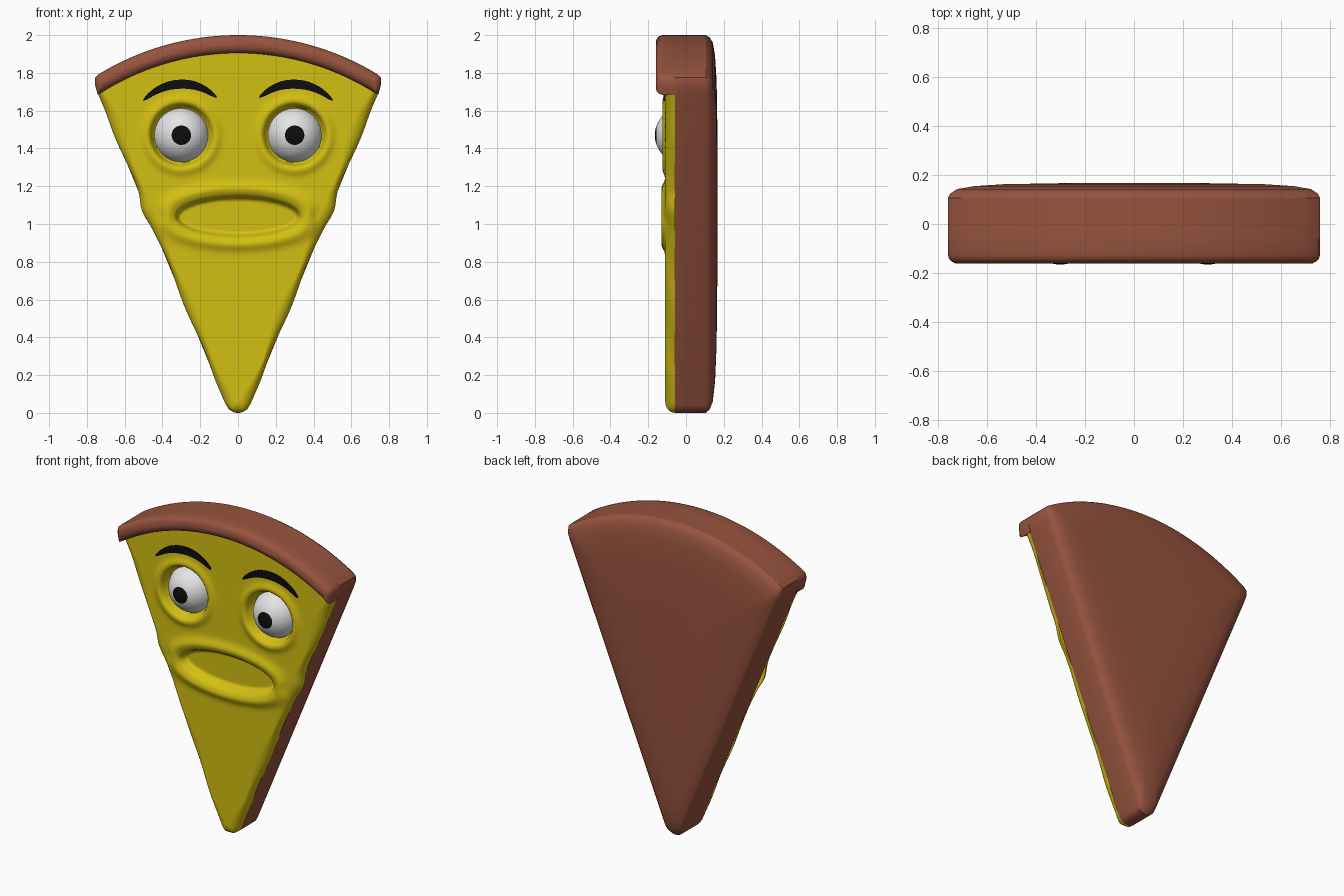
import bpy, bmesh
from math import sin, cos, pi, sqrt, exp, hypot, radians
from mathutils import Matrix, Vector

if "Cube" in bpy.data.objects:
    bpy.data.objects.remove(bpy.data.objects["Cube"])


def material(name, rgb):
    m = bpy.data.materials.new(name)
    m.use_nodes = True
    m.diffuse_color = (*rgb, 1)
    bsdf = next(n for n in m.node_tree.nodes if n.type == 'BSDF_PRINCIPLED')
    bsdf.inputs["Base Color"].default_value = (*rgb, 1)
    bsdf.inputs["Roughness"].default_value = 0.6
    return m


brown = material("baked brown", (0.31, 0.088, 0.048))
yellow = material("cheese yellow", (0.65, 0.52, 0.006))
white = material("eye white", (0.78, 0.78, 0.78))
black = material("black", (0.004, 0.004, 0.004))


def finish(name, bm, mats, angle=40):
    mesh = bpy.data.meshes.new(name)
    bm.to_mesh(mesh)
    bm.free()
    for m in mats:
        mesh.materials.append(m)
    ob = bpy.data.objects.new(name, mesh)
    bpy.context.collection.objects.link(ob)
    bpy.ops.object.select_all(action='DESELECT')
    ob.select_set(True)
    bpy.context.view_layer.objects.active = ob
    bpy.ops.object.shade_smooth_by_angle(angle=radians(angle))
    return ob


def loft(name, layers, mat, angle=40):
    """Join closed (x, z) outlines placed at successive depths, capping both ends."""
    bm = bmesh.new()
    rings = [[bm.verts.new((x, y, z)) for x, z in pts] for y, pts in layers]
    for a, b in zip(rings, rings[1:]):
        for i in range(len(a)):
            j = (i + 1) % len(a)
            bm.faces.new((a[i], a[j], b[j], b[i]))
    bm.faces.new(rings[0])
    bm.faces.new(rings[-1])
    bmesh.ops.recalc_face_normals(bm, faces=bm.faces)
    return finish(name, bm, [mat], angle)


def inset(pts, d):
    out = []
    for i, (x, z) in enumerate(pts):
        (ax, az), (bx, bz) = pts[i - 1], pts[(i + 1) % len(pts)]
        tx, tz = bx - ax, bz - az
        n = hypot(tx, tz)
        out.append((x - tz / n * d, z + tx / n * d))
    return out


def arc(radius, top, half, steps=32):
    """Points along a crown arc from right to left."""
    xs = [half * (1 - 2 * i / steps) for i in range(steps + 1)]
    return [(x, top - radius + sqrt(radius ** 2 - x * x)) for x in xs]


# Slice outline: rounded tip, straight sides, curved top
TIP = 0.067
tip = [(TIP * cos(a), TIP + TIP * sin(a))
       for a in [radians(-90 + 67.7 * i / 8) for i in range(9)]]
corner = [(0.742, 1.695), (0.758, 1.74), (0.757, 1.775)]
top = arc(1.42, 2.0, 0.74)
mirror = lambda pts: [(-x, z) for x, z in reversed(pts)]
outline = tip + corner + top + mirror(corner) + mirror(tip[1:])


# Bread body with a gently domed back
def scaled(s):
    return [(x * s, 1.2 + (z - 1.2) * s) for x, z in outline]


loft("bread_body", [(-0.06, outline), (0.105, outline), (0.125, scaled(0.985)),
                    (0.142, scaled(0.95)), (0.154, scaled(0.86)),
                    (0.162, scaled(0.7)), (0.166, scaled(0.4))], brown, 30)

# Raised crust along the top
inner = mirror(arc(1.354, 1.905, 0.742))
inner = [(-x, z) for x, z in arc(1.354, 1.905, 0.742)]
crust = corner[1:] + top + mirror(corner[1:]) + inner
loft("crust", [(-0.05, crust), (-0.125, crust), (-0.142, inset(crust, 0.006)),
               (-0.154, inset(crust, 0.018)), (-0.16, inset(crust, 0.036))], brown, 50)

# Cheese face: one sheet with eye sockets, lips and a sunken mouth
EYE_X, EYE_Z, MOUTH_Z = 0.30, 1.47, 1.04


def bump(t):
    return exp(-t * t)


def smooth(t):
    t = min(max(t, 0), 1)
    return t * t * (3 - 2 * t)


def half_width(z):
    if z < 0.0415:
        return sqrt(TIP ** 2 - (TIP - z) ** 2)
    wave = 0.005 * sin(14 * z) + 0.018 * bump((z - 1.07) / 0.07)
    return 0.047 + 0.411 * z + wave * smooth(z / 0.3) * smooth((1.7 - z) / 0.2)


def face_depth(x, z, edge):
    # rolled edge of varying softness
    roll = 0.045 + 0.018 * sin(13 * z + 1)
    k = 1 - min(edge / roll, 1)
    y = 0.05 * sqrt(1 - k * k)
    # eye rings and sockets
    d = hypot(abs(x) - EYE_X, z - EYE_Z)
    y += 0.014 * bump((d - 0.185) / 0.026)
    y -= 0.05 * smooth((0.168 - d) / 0.024)
    # lips and mouth
    a, b = 0.325, 0.103
    dz = z - MOUTH_Z
    q = max(hypot(x / a, dz / b), 0.05)
    d = (q - 1) * q / hypot(x / a ** 2, dz / b ** 2)
    y += 0.02 * bump((d - 0.045) / 0.032)
    y -= 0.045 * smooth((0.012 - d) / 0.028)
    return -0.06 - max(y, 0.002)


COLS, ROWS = 150, 180
bm = bmesh.new()
grid = []
for r in range(ROWS + 1):
    v = r / ROWS
    base = 0.001 + 1.7 * v
    w = half_width(base)
    row = []
    for c in range(COLS + 1):
        u = sin(pi / 2 * (2 * c / COLS - 1))
        x, z = u * w, base + 0.23 * v ** 3 * (1 - u * u)
        edge = min((w - abs(x)) * 0.925, z)
        y = -0.058 if c in (0, COLS) else face_depth(x, z, edge)
        row.append(bm.verts.new((x, y, z)))
    grid.append(row)
for lo, hi in zip(grid, grid[1:]):
    for c in range(COLS):
        bm.faces.new((lo[c], lo[c + 1], hi[c + 1], hi[c]))
finish("cheese_face", bm, [yellow], 60)

# Eyeballs with painted pupils, and brows
for side, label in ((1, "left"), (-1, "right")):
    bm = bmesh.new()
    bmesh.ops.create_uvsphere(bm, u_segments=40, v_segments=36, radius=0.15,
                              matrix=Matrix.Rotation(pi / 2, 4, 'X'))
    for f in bm.faces:
        if f.calc_center_median().normalized().dot(Vector((0, -1, 0))) > cos(radians(20)):
            f.material_index = 1
    bmesh.ops.translate(bm, vec=(side * EYE_X, -0.015, EYE_Z), verts=bm.verts)
    finish(label + "_eye", bm, [white, black])

    # crescent brow, thicker in the middle
    upper, lower = [], []
    for i in range(17):
        t = i / 16
        s = 2 * t - 1
        x = side * (0.115 + 0.385 * t)
        mid = 1.74 - 0.075 * abs(s) ** 2.2 - 0.008 * s
        thick = 0.006 + 0.018 * sqrt(max(1 - s * s, 0))
        upper.append((x, mid + thick))
        lower.append((x, mid - thick))
    brow = lower + upper[::-1]
    loft(label + "_brow", [(-0.10, brow), (-0.118, brow)], black)
